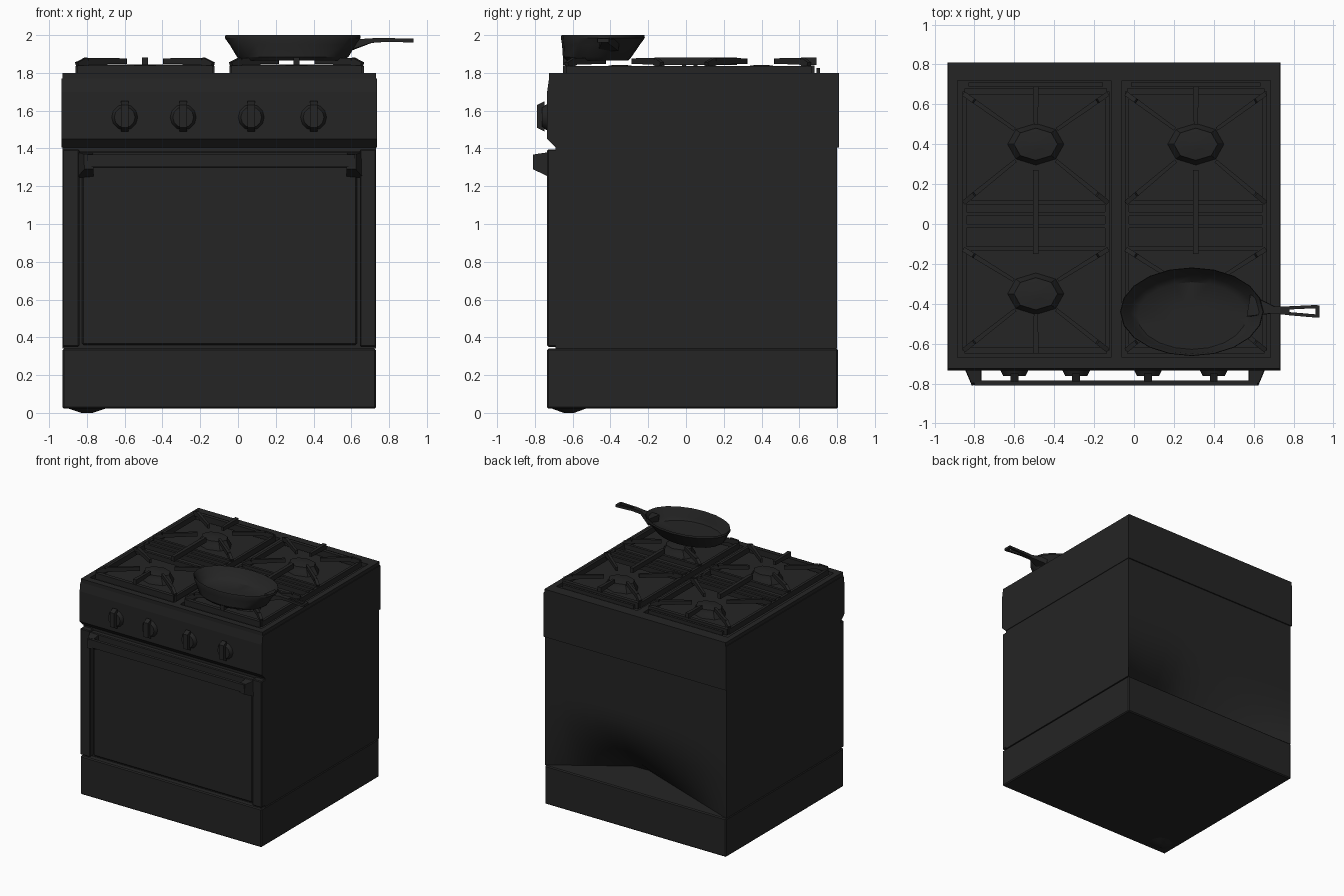
import bpy, bmesh, math
from mathutils import Vector, Matrix

if "Cube" in bpy.data.objects:
    bpy.data.objects.remove(bpy.data.objects["Cube"])

black = bpy.data.materials.new("black_enamel")
black.diffuse_color = (0.018, 0.018, 0.018, 1)
black.use_nodes = True
black.node_tree.nodes["Principled BSDF"].inputs["Base Color"].default_value = black.diffuse_color


def finish(bm, name, smooth=False):
    bmesh.ops.recalc_face_normals(bm, faces=bm.faces)
    me = bpy.data.meshes.new(name)
    bm.to_mesh(me)
    bm.free()
    me.materials.append(black)
    ob = bpy.data.objects.new(name, me)
    bpy.context.collection.objects.link(ob)
    if smooth:
        bpy.ops.object.select_all(action='DESELECT')
        bpy.context.view_layer.objects.active = ob
        ob.select_set(True)
        bpy.ops.object.shade_smooth_by_angle(angle=math.radians(35))
    return ob


def add_box(bm, x0, x1, y0, y1, z0, z1):
    m = Matrix.LocRotScale(((x0 + x1) / 2, (y0 + y1) / 2, (z0 + z1) / 2), None,
                           (x1 - x0, y1 - y0, z1 - z0))
    return bmesh.ops.create_cube(bm, size=1, matrix=m)["verts"]


def box(name, *b, bevel=0):
    bm = bmesh.new()
    add_box(bm, *b)
    if bevel:
        bmesh.ops.bevel(bm, geom=bm.edges[:], offset=bevel, segments=1, affect='EDGES')
    return finish(bm, name)


def add_bar(bm, a, b, w0, h0, w1=None, h1=None):
    """Tapered square bar from a to b."""
    a, b = Vector(a), Vector(b)
    d = (b - a).normalized()
    side = d.cross(Vector((0, 0, 1))).normalized()
    up = side.cross(d)
    rings = []
    for p, w, h in ((a, w0, h0), (b, w1 or w0, h1 or h0)):
        rings.append([bm.verts.new(p + side * w / 2 * i + up * h / 2 * j)
                      for i, j in ((-1, -1), (1, -1), (1, 1), (-1, 1))])
    for k in range(4):
        bm.faces.new((rings[0][k], rings[0][k - 1], rings[1][k - 1], rings[1][k]))
    bm.faces.new(rings[0])
    bm.faces.new(rings[1])


def lathe(name, prof, cx, cy, rx, ry, n, axis='Z', lean=None):
    """Elliptical turned part from (radius, height, shift) points."""
    bm = bmesh.new()
    rings = []
    for r, z, s in prof:
        rings.append([bm.verts.new((cx + rx * r * math.cos(t), cy + s + ry * r * math.sin(t), z))
                      for t in (2 * math.pi * k / n for k in range(n))])
    for a, b in zip(rings, rings[1:]):
        for k in range(n):
            bm.faces.new((a[k - 1], a[k], b[k], b[k - 1]))
    bm.faces.new(rings[0])
    bm.faces.new(rings[-1])
    return finish(bm, name, True)


# Lower drawer plinth with its slightly sagging front left corner
box("plinth", -.93, .73, -.735, .805, .022, .34, bevel=.008)
lathe("sagging_corner", [(1, .03, 0), (.25, 0, 0)], -.80, -.62, .12, .11, 8)

# Oven body, the back panel pushed in along its lower edge
bm = bmesh.new()
add_box(bm, -.93, .73, -.69, .80, .342, 1.41)
bmesh.ops.subdivide_edges(bm, edges=bm.edges[:], cuts=11, use_grid_fill=True)
for v in bm.verts:
    x, z = v.co.x, v.co.z
    t = min((x + .93) / 1.05, (.73 - x) / .61)
    if z < .95 and t > 0:
        dent = .40 * min(t, 1) * ((.95 - z) / .61) ** 2
        v.co.y -= dent * max(0, (v.co.y + .69) / 1.49) ** 3
finish(bm, "oven_body", True)

# Door surround and door
for side, x0, x1 in (("left", -.93, -.84), ("right", .645, .73)):
    box(side + "_front_post", x0, x1, -.735, -.68, .35, 1.395, bevel=.006)
box("door_top_rail", -.84, .645, -.728, -.68, 1.30, 1.385, bevel=.006)
box("oven_door", -.825, .63, -.715, -.68, .36, 1.31, bevel=.008)

# Door handle on two brackets
bm = bmesh.new()
add_bar(bm, (-.80, -.797, 1.335), (.62, -.797, 1.335), .025, .065)
for x, s in ((-.79, -1), (.60, 1)):
    add_bar(bm, (x + s * .02, -.70, 1.315), (x, -.80, 1.33), .09, .14, .05, .08)
finish(bm, "door_handle")

# Control panel and hob block, extruded from its side profile
prof = [(-.69, 1.405), (-.735, 1.45), (-.735, 1.70), (-.725, 1.77), (.81, 1.77), (.81, 1.405)]
bm = bmesh.new()
ends = [[bm.verts.new((x, y, z)) for y, z in prof] for x in (-.935, .735)]
for k in range(len(prof)):
    bm.faces.new((ends[0][k - 1], ends[0][k], ends[1][k], ends[1][k - 1]))
bm.faces.new(ends[0])
bm.faces.new(ends[1])
finish(bm, "control_panel")

# Raised rim and divider around the two burner basins
bm = bmesh.new()
for b in ((-.93, -.885, -.725, .81), (.685, .73, -.725, .81), (-.115, -.06, -.68, .72),
          (-.885, .685, -.725, -.67), (-.885, .685, .72, .81)):
    add_box(bm, *b, 1.765, 1.80)
finish(bm, "hob_rim")

# Control knobs with grips
for i, x in enumerate((-.60, -.29, .07, .40)):
    bm = bmesh.new()
    rot = Matrix.Translation((x, -.748, 1.565)) @ Matrix.Rotation(math.pi / 2, 4, 'X')
    bmesh.ops.create_cone(bm, cap_ends=True, segments=12, radius1=.07, radius2=.055,
                          depth=.03, matrix=rot)
    grip = add_box(bm, x - .02, x + .02, -.79, -.75, 1.49, 1.65)
    for v in grip:
        if v.co.y < -.77:
            v.co.z = 1.57 + (v.co.z - 1.57) * .75
    finish(bm, f"knob_{i + 1}", True)

# Burners and grates, one column on each side
FRAME, TOP = 1.815, 1.862
for side, x0, x1 in (("left", -.85, -.135), ("right", -.035, .655)):
    cx = (x0 + x1) / 2
    bm = bmesh.new()
    # low frame
    for y in (-.635, .665):
        add_bar(bm, (x0, y, FRAME), (x1, y, FRAME), .03, .05)
    for x in (x0, x1):
        add_bar(bm, (x, -.635, FRAME), (x, .665, FRAME), .022, .045)
    # cross bars between burners
    for y in (.11, .05, -.01, -.125):
        add_bar(bm, (x0, y, 1.825), (x1, y, 1.825), .022, .04)
    add_bar(bm, (cx, -.15, TOP), (cx, .27, TOP), .028, .04)
    add_bar(bm, (x0 + .02, .70, 1.81), (x1 - .02, .70, 1.81), .02, .03)
    # fingers reaching in from the corners and the middle of each cell
    for cy, y0, y1 in ((.40, .11, .65), (-.35, -.63, -.13)):
        for fx, fy in ((x0, y0), (x0, y1), (x1, y0), (x1, y1)):
            d = Vector((cx - fx, cy - fy, 0))
            p = Vector((fx, fy, TOP - .025))
            q = p + d * (1 - .13 / d.length)
            m = p.lerp(q, .2)
            m.z = q.z = TOP
            add_bar(bm, p, m, .024, .04)
            add_bar(bm, m, q, .024, .035, .018, .03)
        far = .69 if cy > 0 else -.65
        s = 1 if cy > 0 else -1
        add_bar(bm, (cx, far, TOP), (cx, cy + s * .10, TOP), .03, .04, .02, .03)
    finish(bm, side + "_grate")
    for row, cy in (("back", .40), ("front", -.35)):
        lathe(f"{side}_{row}_burner",
              [(1.25, 1.765, 0), (1.1, 1.80, 0), (1, 1.815, 0), (.95, 1.835, 0), (.3, 1.843, 0)],
              cx, cy, .115, .085, 8)

# Frying pan: hollow bowl
lathe("pan_bowl", [(.74, 1.865, -.03), (.82, 1.885, -.03), (.93, 1.95, -.01), (1, 1.985, 0),
                   (.99, 2.0, 0), (.95, 1.985, 0), (.86, 1.93, -.01), (.76, 1.905, -.02),
                   (.3, 1.90, -.02)], .29, -.44, .36, .222, 20)

# Frying pan handle with a hanging loop
bm = bmesh.new()
add_bar(bm, (.58, -.41, 1.945), (.70, -.43, 1.97), .11, .06, .035, .025)
add_bar(bm, (.69, -.43, 1.97), (.78, -.435, 1.975), .035, .025, .045, .022)
for s in (-1, 1):
    add_bar(bm, (.77, -.435 + s * .014, 1.975), (.92, -.438 + s * .024, 1.971), .016, .02)
add_bar(bm, (.92, -.468, 1.971), (.92, -.408, 1.971), .02, .02)
finish(bm, "pan_handle")
